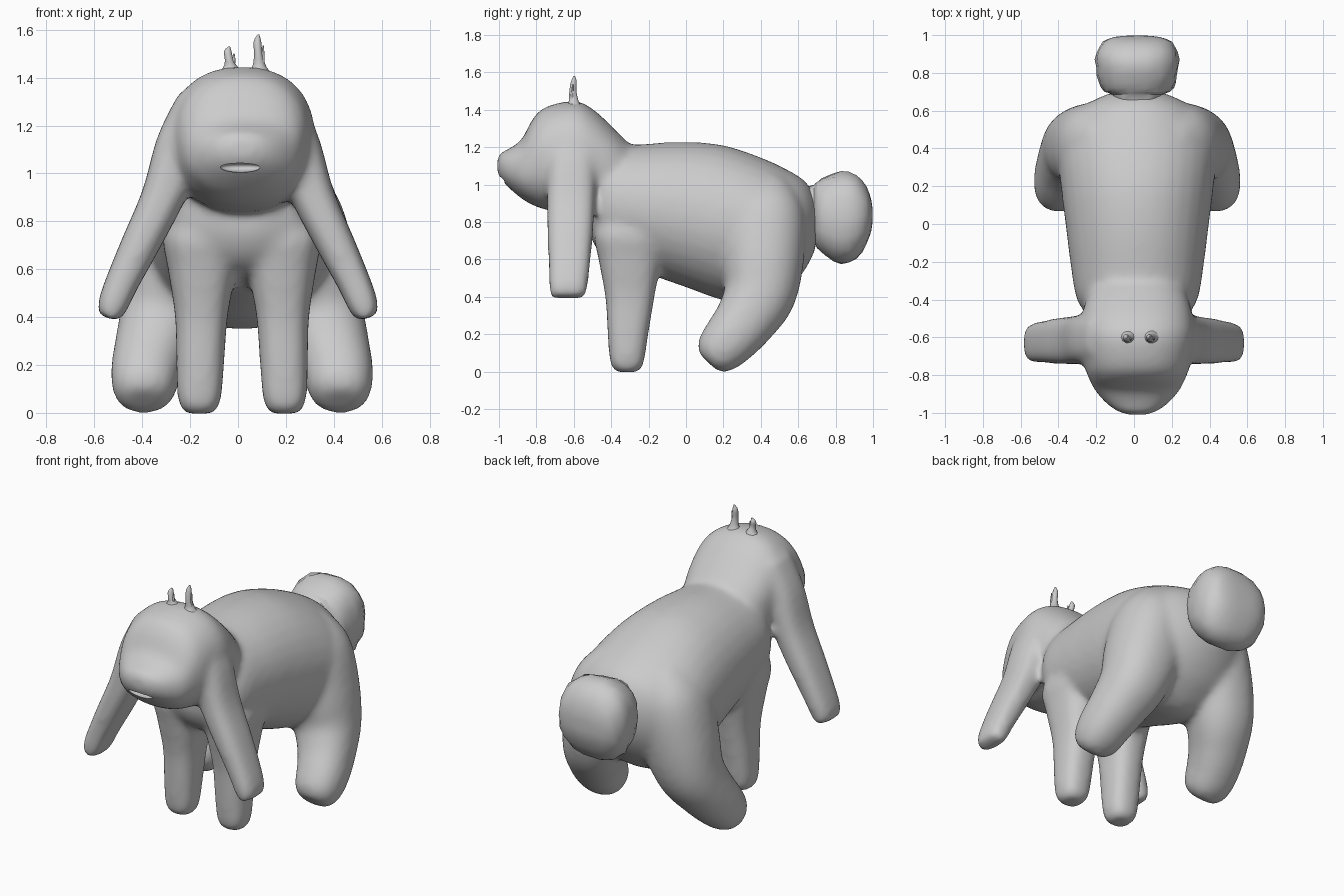
import bpy, bmesh, math, random
from mathutils import Vector

if "Cube" in bpy.data.objects:
    bpy.data.objects.remove(bpy.data.objects["Cube"])

random.seed(3)
X, Y, Z = Vector((1, 0, 0)), Vector((0, 1, 0)), Vector((0, 0, 1))
CX = 0.017  # the animal sits slightly off the middle


def catmull(rows, steps):
    """Smoothly resample rows of (x, y, z, half width, half depth)."""
    out = []
    for i in range(len(rows) - 1):
        p = [rows[max(i - 1, 0)], rows[i], rows[i + 1], rows[min(i + 2, len(rows) - 1)]]
        for s in range(steps):
            t = s / steps
            out.append([0.5 * (2 * b + (c - a) * t + (2 * a - 5 * b + 4 * c - d) * t * t
                               + (3 * b - a - 3 * c + d) * t ** 3) for a, b, c, d in zip(*p)])
    return out + [list(rows[-1])]


def loft(bm, rows, side, axis=None, power=2.3, segs=32, steps=5, cx=CX, flip=1, jitter=0.0):
    """Skin rounded cross-sections along a path; a fixed axis keeps sections parallel."""
    rows = catmull(rows, steps)
    pts = [Vector((cx + flip * r[0], r[1], r[2])) for r in rows]
    rings = []
    for i, (p, r) in enumerate(zip(pts, rows)):
        t = axis or (pts[min(i + 1, len(pts) - 1)] - pts[max(i - 1, 0)]).normalized()
        u = (side - t * side.dot(t)).normalized()
        v = t.cross(u)
        ring = []
        for k in range(segs):
            c, s = math.cos(math.tau * k / segs), math.sin(math.tau * k / segs)
            c = math.copysign(abs(c) ** (2 / power), c)
            s = math.copysign(abs(s) ** (2 / power), s)
            f = 1 + random.uniform(-jitter, jitter)
            ring.append(bm.verts.new(p + u * c * f * max(r[3], 0.002) + v * s * f * max(r[4], 0.002)))
        rings.append(ring)
    faces = [bm.faces.new(rings[0]), bm.faces.new(rings[-1][::-1])]
    for a, b in zip(rings, rings[1:]):
        for k in range(segs):
            n = (k + 1) % segs
            faces.append(bm.faces.new((a[k], b[k], b[n], a[n])))
    bmesh.ops.recalc_face_normals(bm, faces=faces)


def finish(bm, name):
    me = bpy.data.meshes.new(name)
    bm.to_mesh(me)
    bm.free()
    ob = bpy.data.objects.new(name, me)
    bpy.context.collection.objects.link(ob)
    bpy.ops.object.select_all(action='DESELECT')
    ob.select_set(True)
    bpy.context.view_layer.objects.active = ob
    return ob


def spans(table):
    """(y, top, bottom, half width) -> loft rows."""
    return [(0, y, (t + b) / 2, a, (t - b) / 2) for y, t, b, a in table]


skin = bmesh.new()

# Torso, front to back
loft(skin, spans([(-0.52, 0.88, 0.75, 0.10), (-0.48, 1.08, 0.66, 0.25), (-0.40, 1.19, 0.59, 0.32),
                  (-0.20, 1.218, 0.52, 0.355), (0.0, 1.228, 0.45, 0.38), (0.20, 1.21, 0.38, 0.405),
                  (0.40, 1.145, 0.35, 0.42), (0.55, 1.075, 0.44, 0.36), (0.64, 1.015, 0.55, 0.26),
                  (0.695, 0.93, 0.66, 0.14)]), X, Y, power=2.05)

# Head with muzzle, nose to neck
loft(skin, spans([(-1.01, 1.13, 1.07, 0.05), (-0.995, 1.168, 1.035, 0.10), (-0.95, 1.19, 0.985, 0.165),
                  (-0.88, 1.24, 0.925, 0.225), (-0.82, 1.35, 0.89, 0.255), (-0.75, 1.415, 0.865, 0.28),
                  (-0.60, 1.447, 0.84, 0.305), (-0.50, 1.405, 0.84, 0.295), (-0.38, 1.295, 0.84, 0.265),
                  (-0.28, 1.19, 0.84, 0.21), (-0.2, 1.10, 0.84, 0.13)]), X, Y, power=2.3)

for s in (-1, 1):
    # Drooping ears
    loft(skin, [(0.16, -0.60, 1.31, 0.12, 0.09), (0.232, -0.61, 1.12, 0.13, 0.11),
                (0.315, -0.615, 0.90, 0.128, 0.09), (0.41, -0.62, 0.70, 0.12, 0.08),
                (0.482, -0.625, 0.55, 0.11, 0.07), (0.523, -0.63, 0.45, 0.103, 0.063),
                (0.54, -0.63, 0.395, 0.09, 0.045)], Y, power=2.8, cx=0, flip=s)
    # Front legs
    loft(skin, [(0.16, -0.29, 0.90, 0.10, 0.12), (0.175, -0.30, 0.75, 0.155, 0.19),
                (0.168, -0.30, 0.60, 0.142, 0.168),
                (0.17, -0.30, 0.40, 0.110, 0.132), (0.175, -0.31, 0.20, 0.100, 0.109),
                (0.178, -0.315, 0.07, 0.092, 0.094), (0.178, -0.315, 0.015, 0.075, 0.078),
                (0.178, -0.315, -0.004, 0.05, 0.05)], X, Z, power=2.6, flip=s)
    # Haunches and hind legs, blending up into the rump
    loft(skin, [(0.14, 0.40, 1.00, 0.13, 0.15), (0.20, 0.41, 0.84, 0.21, 0.225),
                (0.262, 0.41, 0.61, 0.217, 0.222), (0.32, 0.395, 0.42, 0.19, 0.195),
                (0.37, 0.32, 0.28, 0.163, 0.167), (0.40, 0.24, 0.18, 0.148, 0.15),
                (0.408, 0.185, 0.12, 0.137, 0.135), (0.41, 0.145, 0.078, 0.118, 0.112),
                (0.41, 0.118, 0.05, 0.075, 0.07)], X, power=2.2, flip=s)

# Fuse the skin into one soft surface
body = finish(skin, "body")
remesh = body.modifiers.new("fuse", 'REMESH')
remesh.mode = 'VOXEL'
remesh.voxel_size = 0.018
soft = body.modifiers.new("soften", 'SMOOTH')
soft.factor, soft.iterations = 0.5, 16

# Mouth slit
cut = bmesh.new()
bmesh.ops.create_uvsphere(cut, u_segments=24, v_segments=12, radius=1)
bmesh.ops.scale(cut, vec=(0.085, 0.05, 0.022), verts=cut.verts)
bmesh.ops.translate(cut, vec=(0.01, -0.962, 1.027), verts=cut.verts)
cutter = finish(cut, "mouth_cutter")
cutter.hide_render = True
mouth = body.modifiers.new("mouth", 'BOOLEAN')
mouth.operation, mouth.object = 'DIFFERENCE', cutter
bpy.ops.object.select_all(action='DESELECT')
body.select_set(True)
bpy.context.view_layer.objects.active = body
for m in [m.name for m in body.modifiers]:
    bpy.ops.object.modifier_apply(modifier=m)
bpy.data.objects.remove(cutter)
bpy.ops.object.shade_smooth_by_angle(angle=math.radians(50))

# Puffy, slightly lumpy tail
puff = bmesh.new()
loft(puff, spans([(0.62, 0.98, 0.72, 0.11), (0.685, 1.00, 0.69, 0.135), (0.70, 1.015, 0.66, 0.175),
                  (0.75, 1.045, 0.615, 0.205), (0.83, 1.07, 0.575, 0.22), (0.91, 1.055, 0.60, 0.215),
                  (0.965, 0.99, 0.68, 0.18), (0.99, 0.92, 0.75, 0.12), (0.997, 0.87, 0.80, 0.05)]),
     X, Y, power=2.5, segs=18, steps=2, jitter=0.025)
finish(puff, "tail")
bpy.ops.object.shade_smooth_by_angle(angle=math.radians(30))

# Two little hair tufts on the crown
for name, x, top, lean in (("left_hair_tuft", -0.037, 1.53, 0.006), ("right_hair_tuft", 0.085, 1.58, 0.004)):
    tuft = bmesh.new()
    h = top - 1.43
    loft(tuft, [(x + lean, -0.60, 1.41, 0.06, 0.05), (x + lean, -0.60, 1.445, 0.03, 0.028),
                (x, -0.605, 1.43 + h * 0.45, 0.018, 0.02), (x - lean, -0.60, 1.43 + h * 0.8, 0.016, 0.016),
                (x, -0.597, top, 0.004, 0.004)], X, Z, power=2, segs=10, steps=3, cx=0)
    # stray strand beside each tuft
    loft(tuft, [(x, -0.60, 1.43, 0.012, 0.012), (x + 0.018, -0.61, 1.465, 0.008, 0.008),
                (x + 0.02, -0.605, 1.43 + h * 0.7, 0.003, 0.003)], Y, power=2, segs=8, steps=3, cx=0)
    finish(tuft, name)
    bpy.ops.object.shade_smooth_by_angle(angle=math.radians(50))
